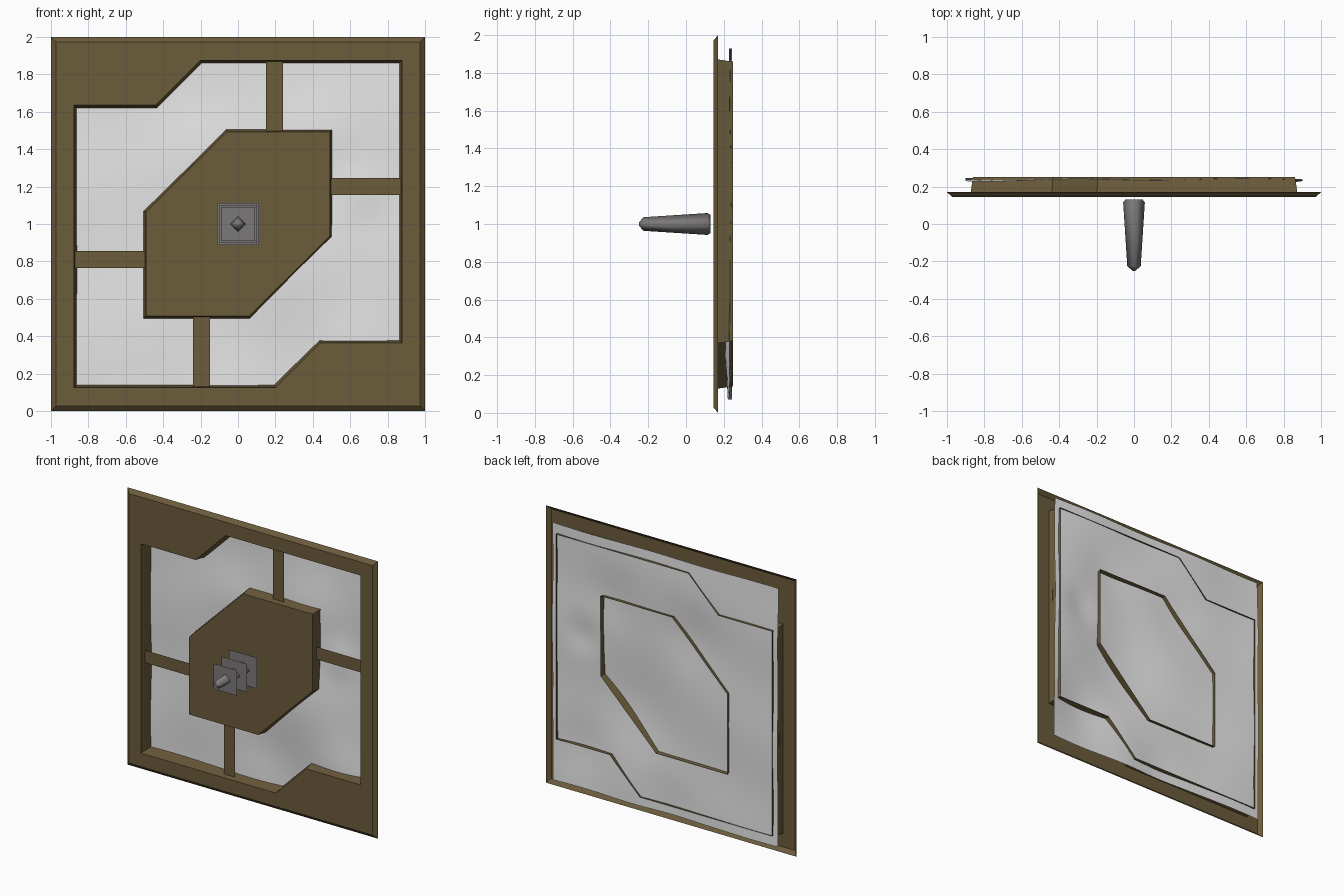
import bpy, bmesh, math
from mathutils import Vector

if "Cube" in bpy.data.objects:
    bpy.data.objects.remove(bpy.data.objects["Cube"])


def material(name, rgb):
    m = bpy.data.materials.new(name)
    m.diffuse_color = (*rgb, 1)
    m.use_nodes = True
    m.node_tree.nodes["Principled BSDF"].inputs["Base Color"].default_value = m.diffuse_color
    return m


BROWN = material("brown", (0.147, 0.106, 0.044))
PALE = material("pale grey", (0.82, 0.82, 0.82))
GREY = material("metal grey", (0.20, 0.19, 0.19))


def finish(bm, name, mat, smooth=False):
    # keep the front-most face pointing to -y
    bmesh.ops.recalc_face_normals(bm, faces=bm.faces)
    front = min(bm.faces, key=lambda f: f.calc_center_median().y)
    if front.normal.y > 0:
        bmesh.ops.reverse_faces(bm, faces=bm.faces)
    for f in bm.faces:
        f.smooth = smooth
    me = bpy.data.meshes.new(name)
    bm.to_mesh(me)
    bm.free()
    me.materials.append(mat)
    ob = bpy.data.objects.new(name, me)
    bpy.context.collection.objects.link(ob)


def loop(bm, pts, y):
    return [bm.verts.new((x, y, z)) for x, z in pts]


def bridge(bm, a, b):
    n = len(a)
    for i in range(n):
        bm.faces.new((a[i], a[(i + 1) % n], b[(i + 1) % n], b[i]))


def square(h):
    return [(-h, 1 - h), (h, 1 - h), (h, 1 + h), (-h, 1 + h)]


def inset(pts, d):
    # offset a polygon inwards by d (clockwise points)
    out = []
    n = len(pts)
    for i in range(n):
        p, a, b = Vector(pts[i]), Vector(pts[i - 1]), Vector(pts[(i + 1) % n])
        u, v = (p - a).normalized(), (b - p).normalized()
        nu, nv = Vector((u.y, -u.x)), Vector((v.y, -v.x))
        out.append(tuple(p + (nu + nv) * d / (1 + nu.dot(nv))))
    return out


def half_turn(pts):
    # complete an outline by turning it 180 degrees about the centre
    return pts + [(-x, 2 - z) for x, z in pts]


# Frame: open shell with sloped rim, flat front and tapered opening walls
opening = half_turn([(-0.877, 1.635), (-0.44, 1.635), (-0.20, 1.875), (0.877, 1.875)])
bm = bmesh.new()
rim = loop(bm, square(1.0), 0.17)
edge = loop(bm, square(0.972), 0.145)
bridge(bm, rim, edge)
hole = loop(bm, opening, 0.145)
back = loop(bm, inset(opening, 0.016), 0.25)
bridge(bm, hole, back)
fill = [bm.edges.get((l[i - 1], l[i])) for l in (edge, hole) for i in range(len(l))]
bmesh.ops.triangle_fill(bm, edges=fill, use_beauty=True, normal=(0, -1, 0))
finish(bm, "frame", BROWN)

# Centre boss: six-sided face with walls flaring to the back
outline = half_turn([(-0.507, 1.07), (-0.065, 1.508), (0.507, 1.508)])
bm = bmesh.new()
face = loop(bm, inset(outline, 0.015), 0.145)
bridge(bm, face, loop(bm, outline, 0.25))
bm.faces.new(face)
finish(bm, "centre_boss", BROWN)

# Four flat spokes, pinwheel arrangement
for name, x0, x1, z0, z1 in (
        ("right_spoke", 0.0, 0.873, 1.155, 1.245), ("left_spoke", -0.873, 0.0, 0.765, 0.855),
        ("top_spoke", 0.15, 0.24, 1.0, 1.871), ("bottom_spoke", -0.24, -0.15, 0.129, 1.0)):
    bm = bmesh.new()
    bm.faces.new(loop(bm, [(x0, z0), (x1, z0), (x1, z1), (x0, z1)], 0.182))
    finish(bm, name, BROWN)

# Backing sheet: cloth sagging forwards in places (x, z, radius, depth)
DENTS = ((0.25, 0.85, 0.42, 0.040), (-0.20, 1.40, 0.22, 0.018), (0.68, 0.36, 0.24, 0.028),
         (0.45, 1.50, 0.20, 0.012), (0.66, 1.18, 0.12, 0.018), (0.0, 0.15, 0.20, 0.016))
bm = bmesh.new()
bmesh.ops.create_grid(bm, x_segments=36, y_segments=36, size=1)
for v in bm.verts:
    x, z = v.co.x * 0.9, 1 + v.co.y * 0.93
    y = 0.236 + 0.005 * math.sin(7 * x + 2 * z) + 0.004 * math.sin(8 * z - 2 * x)
    for dx, dz, r, d in DENTS:
        y -= d * math.exp(-((x - dx) ** 2 + (z - dz) ** 2) / r ** 2)
    v.co = (x, max(y, 0.186), z)
finish(bm, "backing_sheet", PALE, True)

# Spike: four-sided, tapering forwards to a point
bm = bmesh.new()
rings = []
for y, r in ((0.13, 0.047), (0.115, 0.058), (-0.225, 0.036), (-0.25, 0.008)):
    rings.append(loop(bm, [(r, 1), (0, 1 + r), (-r, 1), (0, 1 - r)], y))
for a, b in zip(rings, rings[1:]):
    bridge(bm, a, b)
bm.faces.new(rings[0])
bm.faces.new(rings[-1])
finish(bm, "spike", GREY, True)

# Three thin square plates threaded on the spike
for i, (y, h) in enumerate(((0.055, 0.112), (-0.045, 0.102), (-0.145, 0.092))):
    bm = bmesh.new()
    bm.faces.new(loop(bm, square(h), y))
    finish(bm, f"spike_plate_{i + 1}", GREY)
